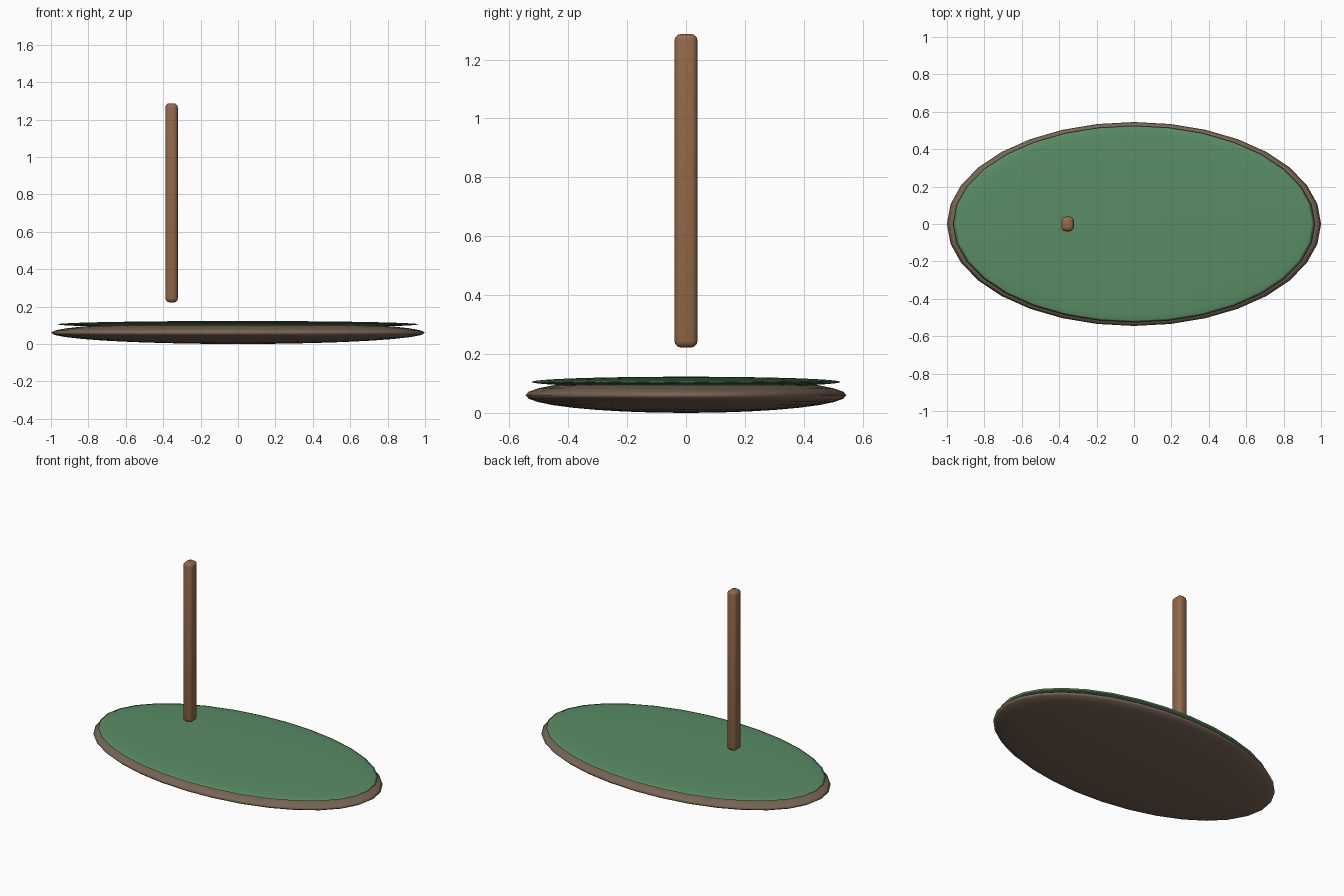
import bpy

if "Cube" in bpy.data.objects:
    bpy.data.objects.remove(bpy.data.objects["Cube"])


def material(name, rgb):
    m = bpy.data.materials.new(name)
    m.diffuse_color = (*rgb, 1.0)
    m.use_nodes = True
    m.node_tree.nodes["Principled BSDF"].inputs["Base Color"].default_value = m.diffuse_color
    return m


bark = material("dull brown", (0.19, 0.13, 0.088))
grass = material("leaf green", (0.10, 0.265, 0.13))
wood = material("warm wood", (0.29, 0.14, 0.064))


def disc(name, z, radii, mat):
    """Flattened smooth sphere used for the oval ground layers."""
    bpy.ops.mesh.primitive_uv_sphere_add(segments=32, ring_count=16, radius=1, location=(0, 0, z))
    ob = bpy.context.object
    ob.name = name
    ob.scale = radii
    bpy.ops.object.transform_apply(location=False, rotation=False, scale=True)
    bpy.ops.object.shade_smooth()
    ob.data.materials.append(mat)
    return ob


# Oval earth base and the thin grass layer on it
disc("earth_base", 0.06, (1.0, 0.545, 0.06), bark)
disc("grass_top", 0.105, (0.967, 0.525, 0.018), grass)

# Floating upright post with rounded edges
bpy.ops.mesh.primitive_cube_add(size=1, location=(-0.355, 0, 0.7545))
post = bpy.context.object
post.name = "post"
post.scale = (0.066, 0.078, 1.065)
bpy.ops.object.transform_apply(location=False, rotation=False, scale=True)
bevel = post.modifiers.new("rounded_edges", "BEVEL")
bevel.width = 0.022
bevel.segments = 3
bpy.ops.object.modifier_apply(modifier=bevel.name)
bpy.ops.object.shade_smooth_by_angle()
post.data.materials.append(wood)
